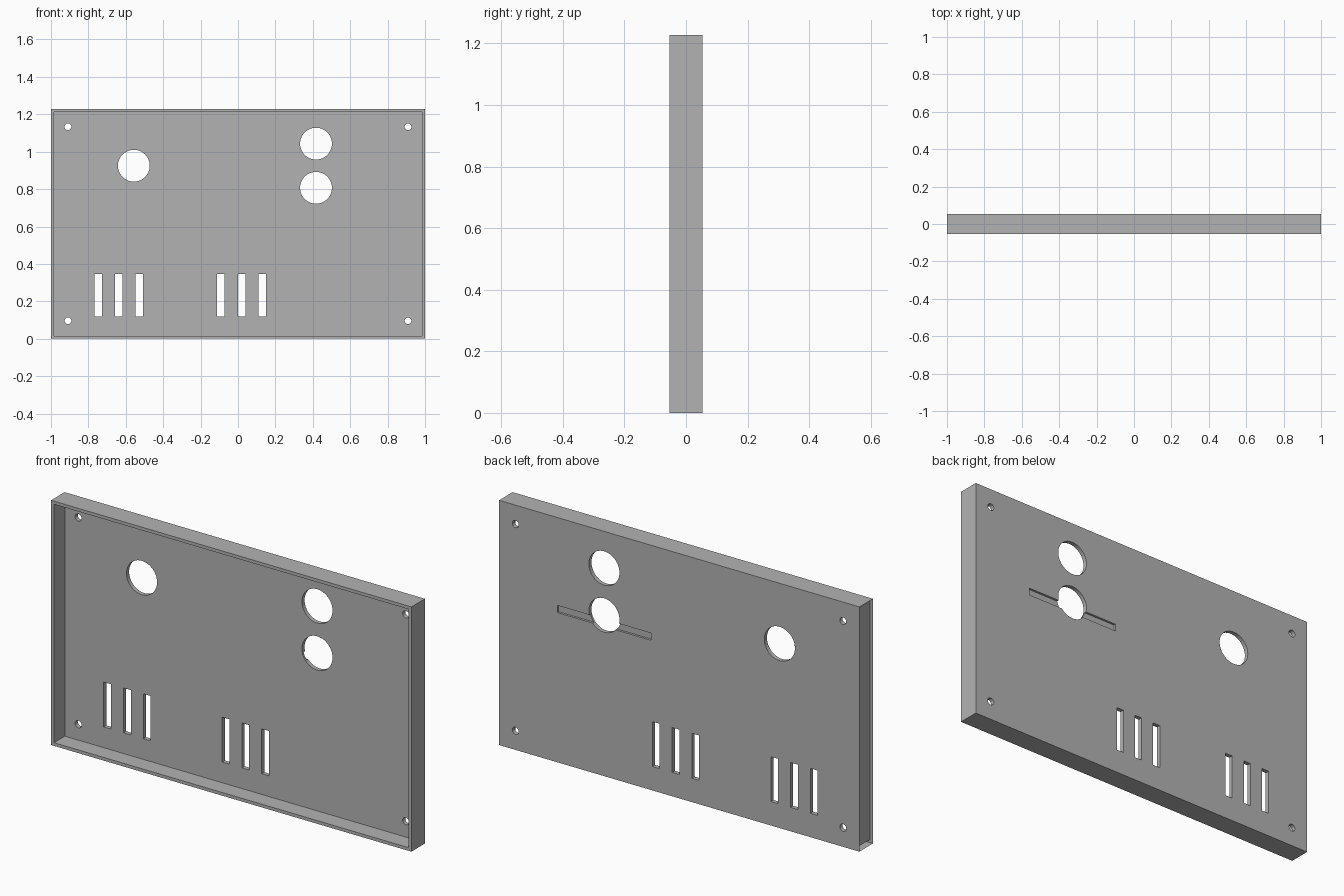
import bpy
import math

cube = bpy.data.objects.get("Cube")
if cube:
    bpy.data.objects.remove(cube)

HEIGHT, HALF_DEPTH = 1.228, 0.0535
WALL, PLATE = 0.016, 0.021

grey = bpy.data.materials.new("panel grey")
grey.use_nodes = True
colour = (0.45, 0.45, 0.45, 1)
grey.diffuse_color = colour
grey.node_tree.nodes["Principled BSDF"].inputs["Base Color"].default_value = colour


def box(name, x, y, z):
    """Box from (min, max) ranges on each axis."""
    mid = [(a + b) / 2 for a, b in (x, y, z)]
    bpy.ops.mesh.primitive_cube_add(size=1, location=mid)
    ob = bpy.context.object
    ob.name = name
    ob.scale = [b - a for a, b in (x, y, z)]
    bpy.ops.object.transform_apply(location=True, rotation=False, scale=True)
    return ob


def drill(name, x, z, radius, sides):
    bpy.ops.mesh.primitive_cylinder_add(vertices=sides, radius=radius, depth=0.4,
                                        location=(x, 0, z), rotation=(math.pi / 2, 0, 0))
    bpy.context.object.name = name
    return bpy.context.object


def cut(target, cutter):
    cutter.hide_render = True
    mod = target.modifiers.new(cutter.name, 'BOOLEAN')
    mod.operation = 'DIFFERENCE'
    mod.solver = 'EXACT'
    mod.object = cutter
    bpy.context.view_layer.objects.active = target
    bpy.ops.object.modifier_apply(modifier=mod.name)
    bpy.data.objects.remove(cutter)


# Shallow tray, open towards the front
panel = box("panel_tray", (-1, 1), (-HALF_DEPTH, HALF_DEPTH), (0, HEIGHT))
cut(panel, box("tray_cavity", (-1 + WALL, 1 - WALL),
               (-0.2, HALF_DEPTH - PLATE), (WALL, HEIGHT - WALL)))

# Large round openings
for x, z in ((-0.557, 0.925), (0.417, 1.043), (0.417, 0.807)):
    cut(panel, drill("round_opening", x, z, 0.085, 48))

# Corner screw holes
for x in (-0.909, 0.909):
    for z in (0.096, 1.133):
        cut(panel, drill("screw_hole", x, z, 0.018, 24))

# Two groups of three upright slots
for centre in (-0.638, 0.019):
    for step in (-1, 0, 1):
        x = centre + step * 0.11
        cut(panel, box("slot", (x - 0.02, x + 0.02), (-0.2, 0.2), (0.12, 0.345)))

# Shallow groove across the back, through the lower opening
cut(panel, box("back_groove", (0.157, 0.677), (HALF_DEPTH - 0.011, 0.2), (0.751, 0.787)))

# The end skin on one side is open
mesh = panel.data
import bmesh
bm = bmesh.new()
bm.from_mesh(mesh)
end = [f for f in bm.faces if f.normal.x < -0.9 and f.calc_center_median().x < -0.999]
bmesh.ops.delete(bm, geom=end, context='FACES_ONLY')
bm.to_mesh(mesh)
bm.free()

mesh.materials.clear()
mesh.materials.append(grey)
bpy.ops.object.select_all(action='DESELECT')
panel.select_set(True)
bpy.context.view_layer.objects.active = panel
bpy.ops.object.shade_smooth_by_angle(angle=math.radians(30))
